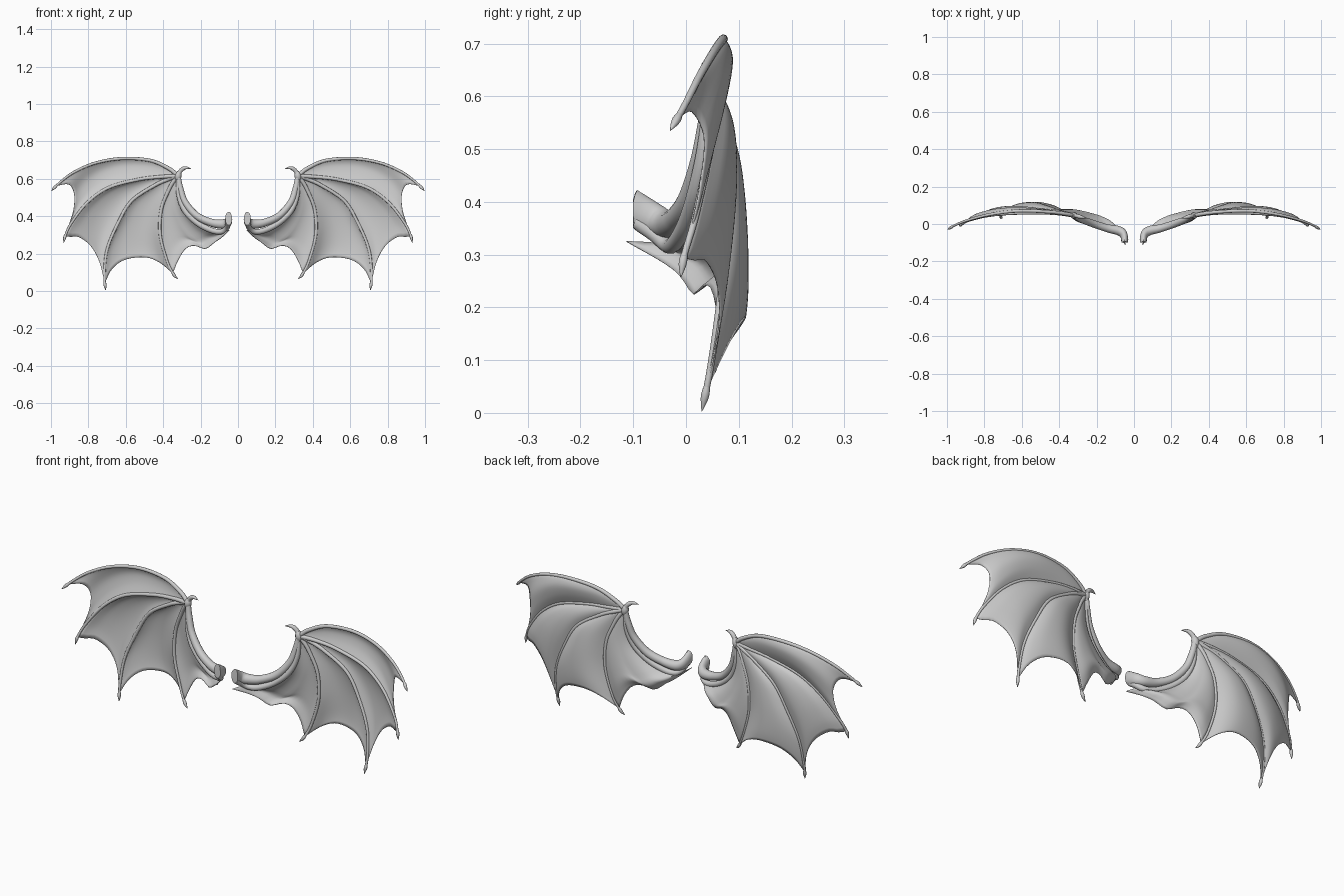
import bpy, math
from mathutils import Vector

if "Cube" in bpy.data.objects:
    bpy.data.objects.remove(bpy.data.objects["Cube"])

grey = bpy.data.materials.new("light_grey")
grey.diffuse_color = (0.6, 0.6, 0.6, 1)
grey.use_nodes = True
grey.node_tree.nodes["Principled BSDF"].inputs["Base Color"].default_value = grey.diffuse_color


def spline(points, n):
    """Smooth curve through the points, resampled to n+1 evenly spaced points."""
    p = [Vector(q) for q in points]
    p = [2 * p[0] - p[1]] + p + [2 * p[-1] - p[-2]]
    fine = []
    for i in range(1, len(p) - 2):
        a, b, c, d = p[i - 1:i + 3]
        for k in range(24):
            t = k / 24
            fine.append(0.5 * (2 * b + (c - a) * t + (2 * a - 5 * b + 4 * c - d) * t * t
                               + (3 * b - a - 3 * c + d) * t ** 3))
    fine.append(p[-2])
    dist = [0.0]
    for a, b in zip(fine, fine[1:]):
        dist.append(dist[-1] + (b - a).length)
    out, j = [], 0
    for i in range(n + 1):
        s = dist[-1] * i / n
        while j < len(fine) - 2 and dist[j + 1] < s:
            j += 1
        f = (s - dist[j]) / max(dist[j + 1] - dist[j], 1e-9)
        out.append(fine[j].lerp(fine[j + 1], min(f, 1)))
    return out


def make(name, verts, faces):
    """Mesh object mirrored to both wings."""
    me = bpy.data.meshes.new(name)
    me.from_pydata([tuple(v) for v in verts], [], faces)
    me.materials.append(grey)
    ob = bpy.data.objects.new(name, me)
    bpy.context.collection.objects.link(ob)
    ob.modifiers.new("both_sides", 'MIRROR')
    return ob


def tube(name, path, radii, sides=12, flat=0.0, y_min=None):
    """Tube along a path; radii are spread evenly, flat narrows the far end in x."""
    n = len(path) - 1
    verts, faces = [], []
    side = None
    for i, c in enumerate(path):
        tan = (path[min(i + 1, n)] - path[max(i - 1, 0)]).normalized()
        if side is None:
            side = tan.cross(Vector((0, 1, 0)))
        side = (side - tan * side.dot(tan)).normalized()
        up = tan.cross(side)
        f = i / n * (len(radii) - 1)
        k = min(int(f), len(radii) - 2)
        r = radii[k] + (radii[k + 1] - radii[k]) * (f - k)
        for s in range(sides):
            a = 2 * math.pi * s / sides
            off = (side * math.cos(a) + up * math.sin(a)) * r
            off.x *= 1 - flat * (i / n) ** 3
            v = c + off
            if y_min is not None:
                v.y = max(v.y, y_min)
            verts.append(v)
    for i in range(n):
        for s in range(sides):
            t = (s + 1) % sides
            faces.append((i * sides + s, i * sides + t, (i + 1) * sides + t, (i + 1) * sides + s))
    faces.append(tuple(reversed(range(sides))))
    faces.append(tuple(n * sides + s for s in range(sides)))
    return make(name, verts, faces)


def membrane(name, a, b, notch, billow):
    """Skin between two bones, with a scalloped trailing edge through the notch points."""
    nu, nt = 20, len(a) - 1
    edge = spline([a[-1]] + notch + [b[-1]], nu)
    verts, faces = [], []
    for i in range(nt + 1):
        t = i / nt
        for j in range(nu + 1):
            u = j / nu
            p = a[i].lerp(b[i], u) + (edge[j] - a[-1].lerp(b[-1], u)) * t ** 1.6
            p.y += billow * math.sin(math.pi * u) * math.sin(math.pi * t)
            verts.append(p)
    w = nu + 1
    for i in range(nt):
        for j in range(nu):
            q = i * w + j
            faces.append((q, q + 1, q + w + 1, q + w))
    ob = make(name, verts, faces)
    thick = ob.modifiers.new("thickness", 'SOLIDIFY')
    thick.thickness, thick.offset = 0.003, 0


WRIST = (0.32, 0.045, 0.615)

# Finger bones, wrist to claw tip
finger_paths = [
    [WRIST, (.37, .055, .655), (.47, .066, .698), (.62, .07, .708), (.76, .053, .685),
     (.874, .025, .637), (.95, -.003, .582), (.998, -.03, .535)],
    [WRIST, (.41, .057, .61), (.53, .06, .596), (.69, .055, .553), (.805, .04, .473),
     (.89, .016, .365), (.922, -.003, .3), (.932, -.01, .257)],
    [WRIST, (.37, .058, .598), (.446, .07, .564), (.57, .083, .48), (.645, .08, .355),
     (.70, .066, .22), (.714, .047, .09), (.708, .03, .003)],
    [WRIST, (.345, .052, .585), (.37, .06, .54), (.41, .07, .436), (.416, .07, .3),
     (.379, .064, .16), (.345, .052, .09), (.322, .044, .064)],
]
bones = []
for k, pts in enumerate(finger_paths):
    path = spline(pts, 100)
    length = sum((q - p).length for p, q in zip(path, path[1:]))
    cut = 100 - round(100 * 0.042 / length)
    tube(f"finger_{k + 1}", path[:cut + 1:2] + [path[cut]],
         [.011, .009, .0085, .0075, .006])
    tube(f"claw_{k + 1}", path[cut - 1:], [.006, .0085, .0075, .0045, .0006], 10)
    bones.append(spline(path[:cut + 1:4] + ([path[cut]] if cut % 4 else []), 30))

# Arm: upper and lower ridges, cut flat at the shoulder
arm = spline([WRIST, (.308, .038, .55), (.283, .025, .475), (.222, .003, .403),
              (.145, -.022, .366), (.085, -.035, .357), (.058, -.052, .364),
              (.05, -.08, .377), (.05, -.108, .39)], 60)
tube("upper_arm_ridge", arm, [.013, .016, .018, .02, .021, .026, .036], 16, .5, -.1)
lower = [WRIST, (.315, .036, .51), (.28, .02, .425), (.212, 0, .36),
         (.135, -.022, .322), (.085, -.035, .318), (.06, -.058, .337)]
tube("lower_arm_ridge", spline(lower + [(.053, -.095, .362)], 50),
     [.01, .014, .016, .016, .015, .014], 12, 0, -.1)
arm_edge = spline(lower[:-1] + [(.058, -.06, .322), (.046, -.113, .325)], 30)

# Wing skin panels
membrane("outer_membrane", bones[0], bones[1],
         [(.905, .012, .57), (.876, .035, .52), (.88, .026, .43), (.91, .006, .335)], .01)
membrane("second_membrane", bones[1], bones[2],
         [(.895, .015, .289), (.85, .038, .288), (.787, .06, .24), (.742, .062, .158)], .01)
membrane("third_membrane", bones[2], bones[3],
         [(.675, .072, .115), (.607, .1, .166), (.5, .112, .18), (.42, .095, .153)], .012)
membrane("inner_membrane", arm_edge, bones[3],
         [(.09, -.042, .284), (.126, -.012, .26), (.155, .005, .235), (.18, .015, .225),
          (.235, .037, .243), (.28, .052, .226), (.318, .06, .168)], .01)

# Wrist knuckle and thumb claw
tube("wrist_knuckle", spline([(.325, .047, .585), WRIST, (.316, .045, .64)], 8),
     [.006, .015, .018, .016, .008], 12)
tube("thumb_claw", spline([(.32, .045, .615), (.308, .044, .641), (.284, .038, .658),
                           (.25, .03, .654)], 16), [.014, .011, .011, .007, .0006], 10)

# Smooth shading with sharp cut ends
for ob in bpy.context.collection.objects:
    ob.select_set(True)
    bpy.context.view_layer.objects.active = ob
bpy.ops.object.shade_smooth_by_angle(angle=math.radians(40))
